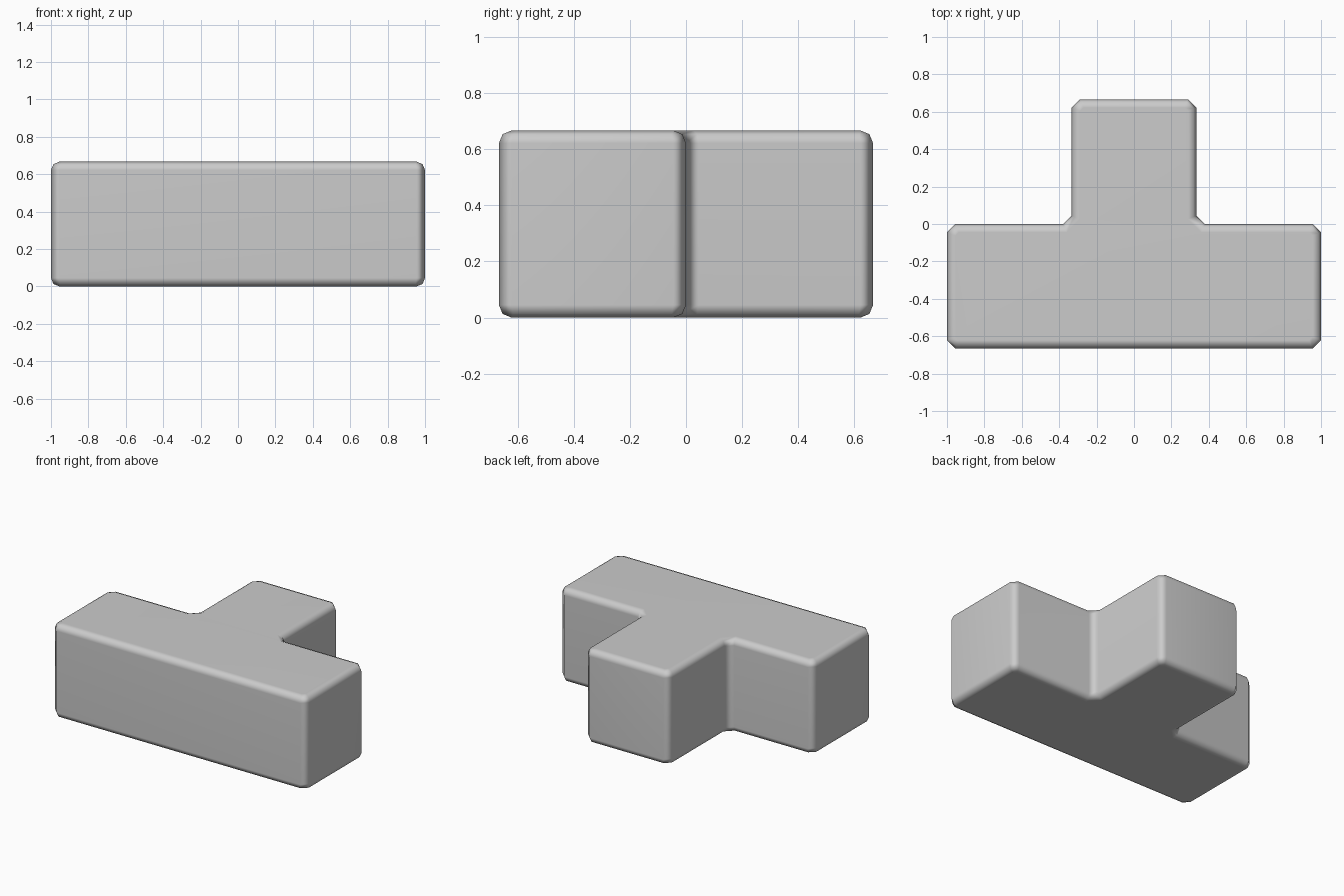
import bpy, bmesh

if "Cube" in bpy.data.objects:
    bpy.data.objects.remove(bpy.data.objects["Cube"])

U = 2 / 3      # one cube of the T shape
C = 0.045      # edge softening width

# T-shaped plan, extruded to one cube high
half = [(U / 2, U), (U / 2, 0), (1, 0), (1, -U)]
plan = half + [(-x, y) for x, y in reversed(half)]
bm = bmesh.new()
base = bm.faces.new([bm.verts.new((x, y, 0)) for x, y in plan])
res = bmesh.ops.extrude_face_region(bm, geom=[base])
for v in res["geom"]:
    if isinstance(v, bmesh.types.BMVert):
        v.co.z = U
bmesh.ops.recalc_face_normals(bm, faces=bm.faces[:])

# Flat chamfer on upright edges
upright = [e for e in bm.edges if abs(e.verts[0].co.z - e.verts[1].co.z) > 0.1]
bmesh.ops.bevel(bm, geom=upright, offset=C * 0.7071 * 1.4142, segments=1,
                affect='EDGES', profile=0.5)

# Rounded rim around the top and bottom
rim = [e for e in bm.edges if abs(e.verts[0].co.z - e.verts[1].co.z) < 0.001]
bmesh.ops.bevel(bm, geom=rim, offset=C, segments=2, affect='EDGES', profile=0.5)

mesh = bpy.data.meshes.new("t_block")
bm.to_mesh(mesh)
bm.free()
block = bpy.data.objects.new("t_block", mesh)
bpy.context.collection.objects.link(block)

# Smooth shading, with face-area weighted normals
for p in mesh.polygons:
    p.use_smooth = True
mod = block.modifiers.new("weighted_normals", 'WEIGHTED_NORMAL')
mod.keep_sharp = True
